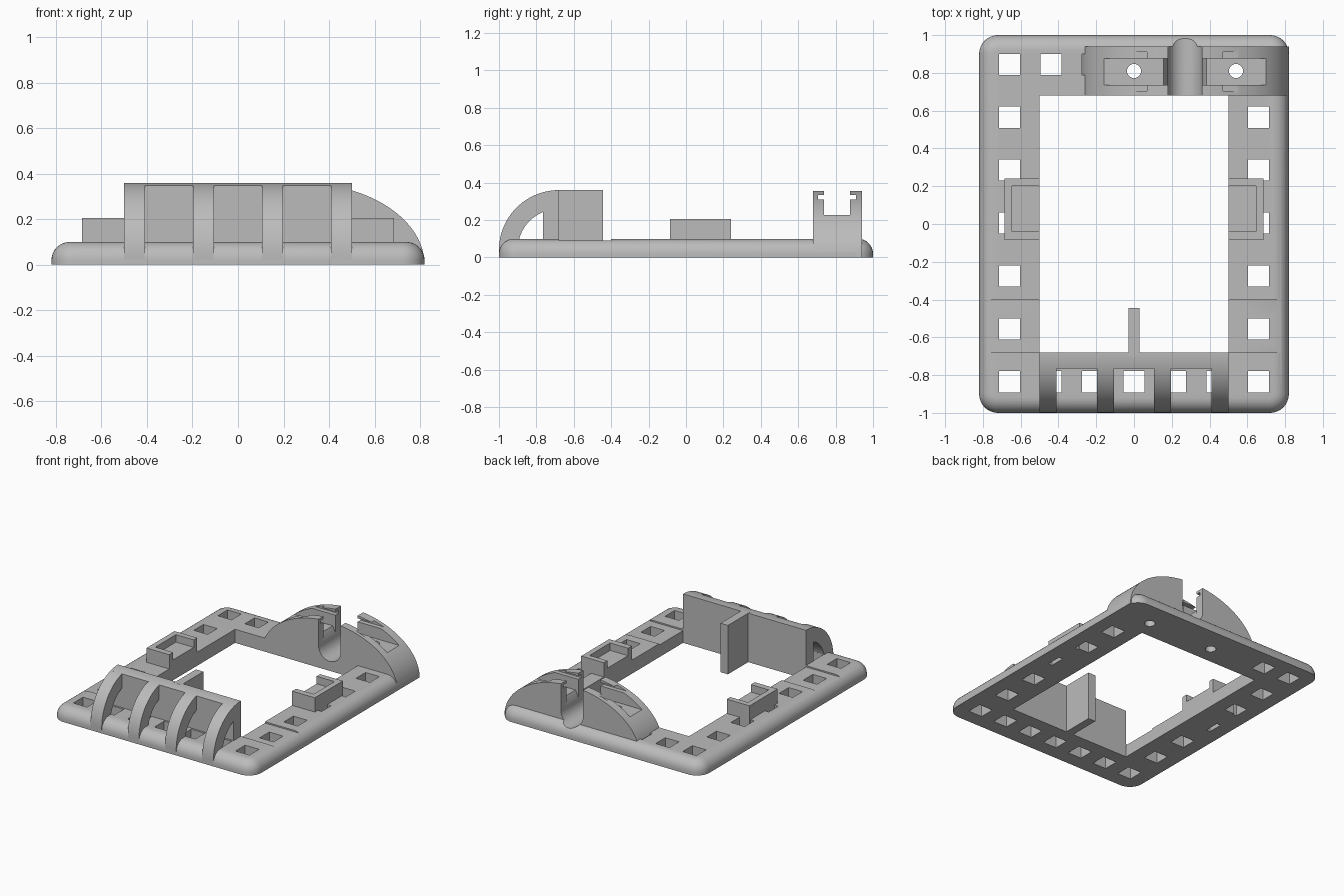
import bpy, bmesh, math
from mathutils import Vector

if "Cube" in bpy.data.objects:
    bpy.data.objects.remove(bpy.data.objects["Cube"])

grey = bpy.data.materials.new("plain grey")
grey.use_nodes = True
colour = (0.5, 0.5, 0.5, 1)
grey.diffuse_color = colour
grey.node_tree.nodes["Principled BSDF"].inputs["Base Color"].default_value = colour


def to_object(name, bm):
    bmesh.ops.recalc_face_normals(bm, faces=bm.faces)
    mesh = bpy.data.meshes.new(name)
    bm.to_mesh(mesh)
    bm.free()
    mesh.materials.append(grey)
    ob = bpy.data.objects.new(name, mesh)
    bpy.context.collection.objects.link(ob)
    return ob


def prism(name, outline, axis, lo, hi):
    """Extrude a 2D outline along an axis."""
    place = {"x": lambda a, b, t: (t, a, b),
             "y": lambda a, b, t: (a, t, b),
             "z": lambda a, b, t: (a, b, t)}[axis]
    bm = bmesh.new()
    face = bm.faces.new([bm.verts.new(place(a, b, lo)) for a, b in outline])
    ext = bmesh.ops.extrude_face_region(bm, geom=[face])["geom"]
    shift = Vector(place(0, 0, hi - lo))
    bmesh.ops.translate(bm, vec=shift, verts=[v for v in ext if isinstance(v, bmesh.types.BMVert)])
    return to_object(name, bm)


def box(name, x0, x1, y0, y1, z0, z1):
    return prism(name, [(x0, y0), (x1, y0), (x1, y1), (x0, y1)], "z", z0, z1)


def arc(cx, cy, rx, ry, start, end, steps):
    angles = [math.radians(start + (end - start) * i / steps) for i in range(steps + 1)]
    return [(cx + rx * math.cos(a), cy + ry * math.sin(a)) for a in angles]


def cut(target, cutters):
    """Subtract each cutter, then discard it."""
    for cutter in cutters:
        cutter.hide_render = True
        mod = target.modifiers.new("cut", "BOOLEAN")
        mod.operation, mod.solver, mod.object = "DIFFERENCE", "EXACT", cutter
        graph = bpy.context.evaluated_depsgraph_get()
        mesh = bpy.data.meshes.new_from_object(target.evaluated_get(graph))
        target.modifiers.clear()
        target.data = mesh
        bpy.data.objects.remove(cutter)


def smooth(ob):
    ob.data.shade_smooth()
    ob.data.set_sharp_from_angle(angle=math.radians(30))


# Base frame: rounded corners, rounded upper rim
W, L, H = 0.82, 1.0, 0.1
bm = bmesh.new()
bmesh.ops.create_cube(bm, size=1)
for v in bm.verts:
    v.co = (v.co.x * 2 * W, v.co.y * 2 * L, (v.co.z + 0.5) * H)
upright = [e for e in bm.edges if abs(e.verts[0].co.z - e.verts[1].co.z) > 0.05]
bmesh.ops.bevel(bm, geom=upright, offset=0.1, segments=8, profile=0.5, affect="EDGES")
rim = [e for e in bm.edges if min(v.co.z for v in e.verts) > H - 0.001]
bmesh.ops.bevel(bm, geom=rim, offset=0.08, segments=8, profile=0.5, affect="EDGES")
frame = to_object("frame", bm)

# Square holes along the rails
spots = [(s * 0.66, -0.835 + 0.28 * i) for s in (-1, 1) for i in range(6)]
spots += [(0.22 * i, -0.835) for i in range(-2, 3)]
spots += [(x, 0.845) for x in (-0.66, -0.44, -0.22)]
h = 0.056
cutters = [box("hole", x - h, x + h, y - h, y + h, -0.1, 0.3) for x, y in spots]
# Central opening and shallow step across the side rails
cutters.append(box("opening", -0.5, 0.5, -0.68, 0.68, -0.1, 0.3))
cutters.append(box("step", -1, 1, -0.68, -0.4, 0.09, 0.3))
cut(frame, cutters)

# Arched clamp on the rear rail
AX = 0.27
clamp = prism("rear_clamp", arc(AX, 0, 0.55, 0.36, 0, 180, 64), "y", 0.68, 0.94)


def channel():
    outline = arc(AX, 0.16, 0.09, 0.09, 180, 360, 24) + [(AX + 0.09, 0.5), (AX - 0.09, 0.5)]
    return prism("channel", outline, "y", 0.6, 1.1)


def pin_holes():
    return [prism("pin_hole", arc(AX + s * AX, 0.81, 0.037, 0.037, 0, 345, 23), "z", -0.1, 0.5)
            for s in (-1, 1)]


flare = [(AX - 0.08, 0.16), (AX + 0.08, 0.16), (AX + 0.115, 0.23), (AX + 0.115, 0.5),
         (AX - 0.115, 0.5), (AX - 0.115, 0.23)]
cut(clamp, [box("slot", -1, 1, 0.737, 0.877, 0.226, 0.5),
            box("undercut", -1, 1, 0.705, 0.91, 0.31, 0.335),
            prism("flare", flare, "y", 0.737, 0.877),
            channel()] + pin_holes())
cut(frame, [channel()] + pin_holes())

# Front wall with a curved top, and a fin behind it
CY, CZ, R = -0.68, 0.04, 0.32
lean = 90 + math.degrees(math.asin(0.085 / R))
wall = prism("front_wall", [(CY - 0.085, 0.03), (CY, 0.03)] + arc(CY, CZ, R, R, 90, lean, 6),
             "x", -0.5, 0.5)
fin = box("wall_fin", -0.03, 0.03, -0.7, -0.445, 0, 0.36)

# Curved ribs bracing the wall
ribs = []
for i in range(4):
    x = -0.5 + 0.303 * i
    outline = [(CY - R, 0.01)] + arc(CY, CZ, R, R, 180, 90, 24)
    outline += arc(CY, CZ, 0.22, 0.22, 90, 180, 24) + [(CY - 0.22, 0.01)]
    ribs.append(prism("front_rib_%d" % (i + 1), outline, "x", x, x + 0.091))

# U-shaped clips on the side rails
clips = []
for name, s in (("left_clip", 1), ("right_clip", -1)):
    x0, x1 = sorted((s * 0.5, s * 0.685))
    c0, c1 = sorted((s * 0.4, s * 0.645))
    clip = box(name, x0, x1, -0.085, 0.24, 0, 0.205)
    cut(clip, [box("pocket", c0, c1, -0.04, 0.2, 0.15, 0.4)])
    clips.append(clip)

for ob in [frame, clamp, wall, fin] + ribs + clips:
    smooth(ob)
